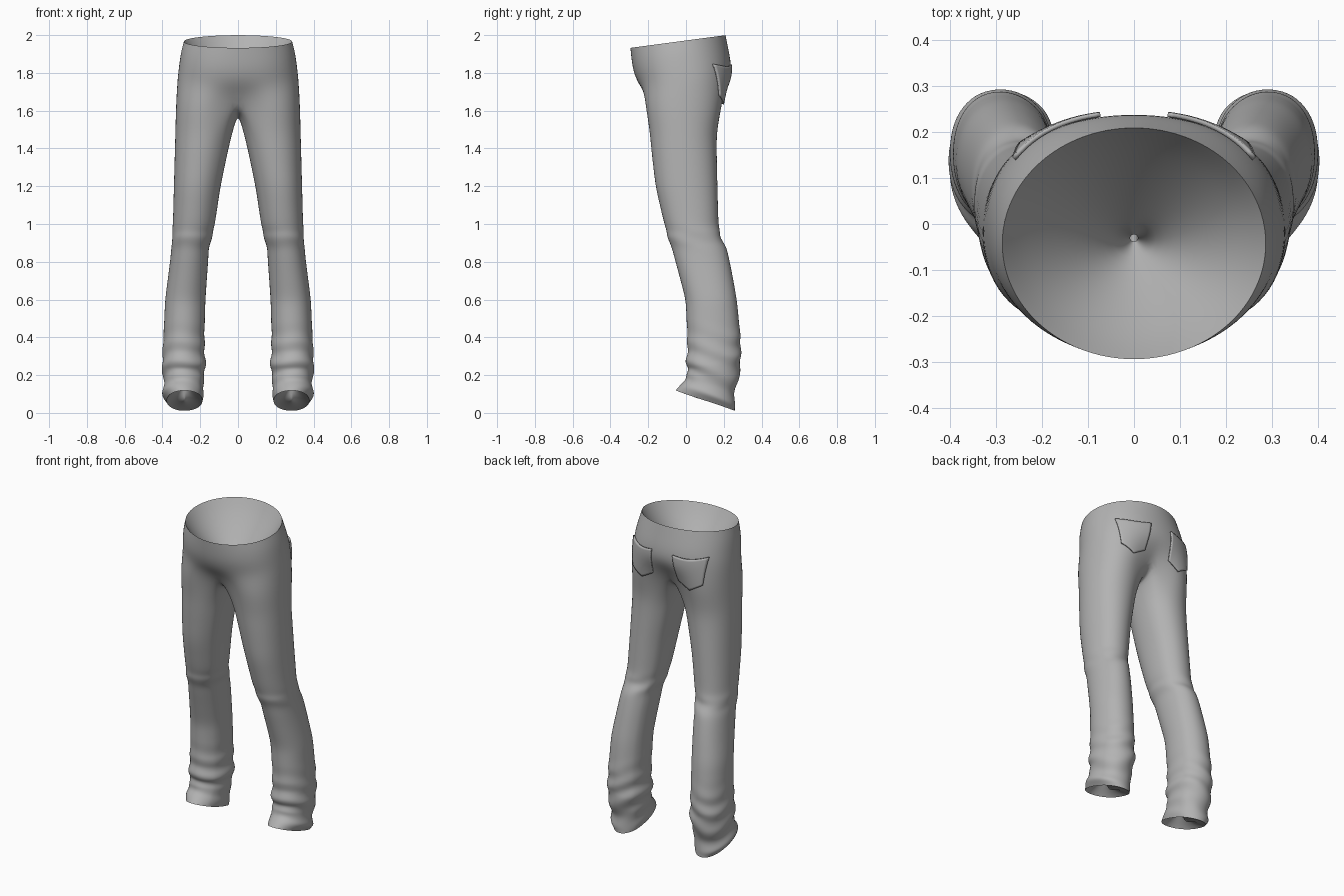
import bpy, math
from math import sin, cos, pi, radians

cube = bpy.data.objects.get("Cube")
if cube:
    bpy.data.objects.remove(cube, do_unlink=True)

cloth = bpy.data.materials.new("grey_cloth")
cloth.use_nodes = True
GREY = (0.45, 0.45, 0.45, 1)
cloth.diffuse_color = GREY
cloth.node_tree.nodes["Principled BSDF"].inputs["Base Color"].default_value = GREY

OUTER, INNER = 12, 8   # segments around the outside of a leg and along its inseam


def make_object(name, verts, faces):
    mesh = bpy.data.meshes.new(name)
    mesh.from_pydata(verts, [], faces)
    mesh.materials.append(cloth)
    mesh.shade_smooth()
    obj = bpy.data.objects.new(name, mesh)
    bpy.context.collection.objects.link(obj)
    return obj


def mirror_and_smooth(obj, levels=2):
    mirror = obj.modifiers.new("Mirror", 'MIRROR')
    mirror.use_clip = True
    mirror.merge_threshold = 0.002
    sub = obj.modifiers.new("Smooth", 'SUBSURF')
    sub.levels = sub.render_levels = levels


def bridge(starts, count, closed, flip=False):
    """Quads between consecutive rings of points."""
    faces = []
    for a, b in zip(starts, starts[1:]):
        for i in range(count if closed else count - 1):
            j = (i + 1) % count
            quad = (b + i, b + j, a + j, a + i)
            faces.append(quad[::-1] if flip else quad)
    return faces


def power(value, p):
    return math.copysign(abs(value) ** p, value)


def hip_ring(z_front, z_back, half_width, front, back, exponent):
    """Half ring from the centre front, round the side, to the centre back."""
    pts = []
    for i in range(OUTER + 1):
        a = -pi / 2 + pi * i / OUTER
        x = half_width * power(cos(a), 2 / exponent) if 0 < i < OUTER else 0
        s = power(sin(a), 2 / exponent)
        y = (front + back) / 2 + (back - front) / 2 * s
        pts.append((x, y, (z_front + z_back) / 2 + (z_back - z_front) / 2 * s))
    return pts


# Leg outline: height, inner x, outer x, front y, back y
LEG = [(1.60, 0.00, 0.332, -0.205, 0.168), (1.40, 0.05, 0.337, -0.188, 0.166),
       (1.20, 0.092, 0.342, -0.165, 0.170), (1.00, 0.122, 0.347, -0.118, 0.175),
       (0.93, 0.137, 0.352, -0.098, 0.186), (0.89, 0.152, 0.352, -0.085, 0.212),
       (0.80, 0.158, 0.362, -0.058, 0.236), (0.60, 0.172, 0.388, -0.005, 0.272),
       (0.40, 0.178, 0.397, 0.005, 0.292), (0.25, 0.172, 0.405, 0.0, 0.293),
       (0.18, 0.178, 0.398, 0.005, 0.275), (0.14, 0.188, 0.390, 0.0, 0.255),
       (0.10, 0.178, 0.407, -0.03, 0.262), (0.065, 0.188, 0.380, -0.058, 0.262)]


def leg_size(z):
    for hi, lo in zip(LEG, LEG[1:]):
        if z >= lo[0] - 1e-6:
            t = (hi[0] - z) / (hi[0] - lo[0])
            return [h + (l - h) * t for h, l in zip(hi[1:], lo[1:])]
    return LEG[-1][1:]


def leg_angles():
    outer = [radians(-135 + 270 * i / OUTER) for i in range(OUTER + 1)]
    return outer + [radians(135 + 90 * i / INNER) for i in range(1, INNER)]


def leg_ring(z):
    x0, x1, y0, y1 = leg_size(z)
    # slanting folds gather above the hem and around the knee
    gather = 0.007 * math.exp(-((z - 0.25) / 0.14) ** 2) + 0.004 * math.exp(-((z - 0.92) / 0.06) ** 2)
    if z < 0.1:
        gather = 0
    tilt = 0.055 * min(1, max(0, (0.26 - z) / 0.16))
    pts = []
    for a in leg_angles():
        r = 1 + gather / 0.11 * sin(z * 58 + 2.2 * sin(a + 0.6) + 1.1 * sin(2 * a))
        x = (x0 + x1) / 2 + (x1 - x0) / 2 * r * power(cos(a), 0.93)
        y = (y0 + y1) / 2 + (y1 - y0) / 2 * r * power(sin(a), 0.93)
        pts.append((x, y, z - tilt * sin(a)))
    return pts


# Hips: half rings from waist to the top of the legs
waist = hip_ring(1.932, 2.0, 0.29, -0.297, 0.212, 2.0)
hips = [waist,
        hip_ring(1.88, 1.93, 0.306, -0.292, 0.226, 2.1),
        hip_ring(1.81, 1.85, 0.316, -0.282, 0.242, 2.2),
        hip_ring(1.74, 1.77, 0.324, -0.255, 0.240, 2.3)]

# Crotch ring: outer arc plus a dipping seam on the centre plane
split = []
for i, (x, y, z) in enumerate(leg_ring(1.6)[:OUTER + 1]):
    lift = abs(i / OUTER * 2 - 1) ** 2
    split.append((x, y * (1.08 + 0.1 * (y > 0)), 1.62 + 0.06 * lift))
split[0] = (0, -0.185, 1.665)
split[OUTER] = (0, 0.165, 1.685)
for i in range(1, INNER):
    t = 1 - 2 * i / INNER
    split.append((0, -0.01 + 0.155 * t, 1.588 + 0.075 * t * t))

# Rings get closer together where the cloth folds
heights = [1.5, 1.4, 1.3, 1.2, 1.1, 1.03, 0.99, 0.96, 0.93, 0.90, 0.87, 0.82, 0.75, 0.68, 0.6, 0.54]
heights += [0.5 - 0.025 * i for i in range(14)] + [0.15, 0.125, 0.10, 0.08, 0.065]
legs = [leg_ring(z) for z in heights]

verts, starts = [], []
for ring in hips + [split] + legs:
    starts.append(len(verts))
    verts += ring
n = len(hips)
faces = bridge(starts[:n + 1], OUTER + 1, False) + bridge(starts[n:], OUTER + INNER, True)
trousers = make_object("trousers", verts, faces)
mirror_and_smooth(trousers)


# Linings close the waist and the hems with recessed bowls
def lining(name, ring, centre, depth, closed, flip):
    verts, starts = [], []
    for s in (1, 0.85, 0.6, 0.3, 0.03):
        starts.append(len(verts))
        drop = depth * (1 - s) ** 0.85
        verts += [(centre[0] + (x - centre[0]) * s, centre[1] + (y - centre[1]) * s, z + drop)
                  for x, y, z in ring]
    faces = bridge(starts, len(ring), closed, flip)
    if closed:
        tip = tuple(range(starts[-1], starts[-1] + len(ring)))
        faces.append(tip[::-1])
    mirror_and_smooth(make_object(name, verts, faces))


lining("waist_lining", waist, (0, -0.03), -0.32, False, True)
lining("hem_lining", legs[-1], (0.284, 0.102), 0.06, True, False)


# Back pockets: shield-shaped patches laid over the seat
def pocket(name, side):
    cols, rows = 14, 14
    verts, faces = [], []
    for r in range(rows + 1):
        v = r / rows
        for c in range(cols + 1):
            u = c / cols
            x = 0.165 + (u - 0.5) * (0.185 - 0.035 * v)
            top = 1.845 - 0.012 * sin(pi * u)
            bottom = 1.635 + 0.045 * abs(2 * u - 1)
            verts.append((side * x, 0.4, top + (bottom - top) * v))
    w = cols + 1
    for r in range(rows):
        for c in range(cols):
            quad = (r * w + c, r * w + c + 1, (r + 1) * w + c + 1, (r + 1) * w + c)
            faces.append(quad if side > 0 else quad[::-1])
    obj = make_object(name, verts, faces)
    wrap = obj.modifiers.new("Lay on seat", 'SHRINKWRAP')
    wrap.target = trousers
    wrap.wrap_method = 'PROJECT'
    wrap.use_project_y = True
    wrap.use_negative_direction = True
    wrap.use_positive_direction = False
    wrap.offset = 0.002
    thick = obj.modifiers.new("Thickness", 'SOLIDIFY')
    thick.thickness = 0.01
    thick.offset = 1
    bpy.context.view_layer.objects.active = obj
    bpy.ops.object.select_all(action='DESELECT')
    obj.select_set(True)
    bpy.ops.object.shade_smooth_by_angle(angle=radians(40))


pocket("left_back_pocket", 1)
pocket("right_back_pocket", -1)
